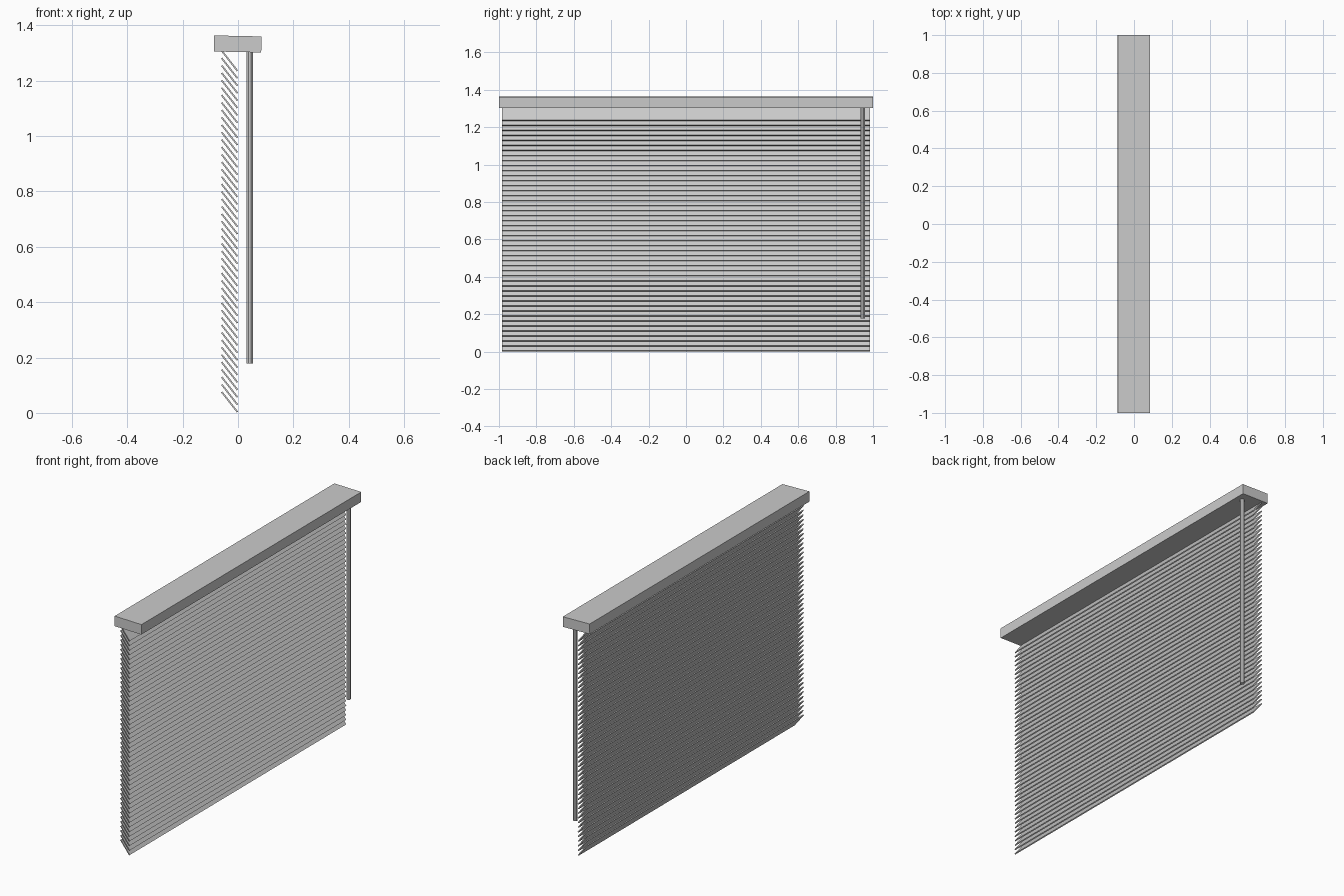
import bpy, math
from mathutils import Vector

if "Cube" in bpy.data.objects:
    bpy.data.objects.remove(bpy.data.objects["Cube"])


def box(name, size, loc, rot_y=0.0):
    bpy.ops.mesh.primitive_cube_add(size=1, location=loc, rotation=(0, rot_y, 0))
    ob = bpy.context.object
    ob.name = name
    ob.scale = size
    return ob


# Headrail, very slightly tipped
box("headrail", (0.171, 2.0, 0.058), (-0.001, 0, 1.333), math.radians(1.2))

# Tilted slats, evenly stacked under the rail
PITCH, COUNT = 0.0268, 47
top, bottom = Vector((-0.059, 0, 0.076)), Vector((-0.002, 0, 0.003))
run = bottom - top
angle = math.atan2(-run.z, run.x)
for i in range(COUNT):
    mid = (top + bottom) / 2 + Vector((0, 0, i * PITCH))
    box(f"slat_{i + 1:02d}", (run.length, 1.97, 0.006), mid, angle)

# Tilt wand
bpy.ops.mesh.primitive_cylinder_add(vertices=8, radius=0.0125, depth=1.127,
                                    location=(0.043, 0.945, 0.7415),
                                    rotation=(0, 0, math.radians(22.5)))
bpy.context.object.name = "tilt_wand"
